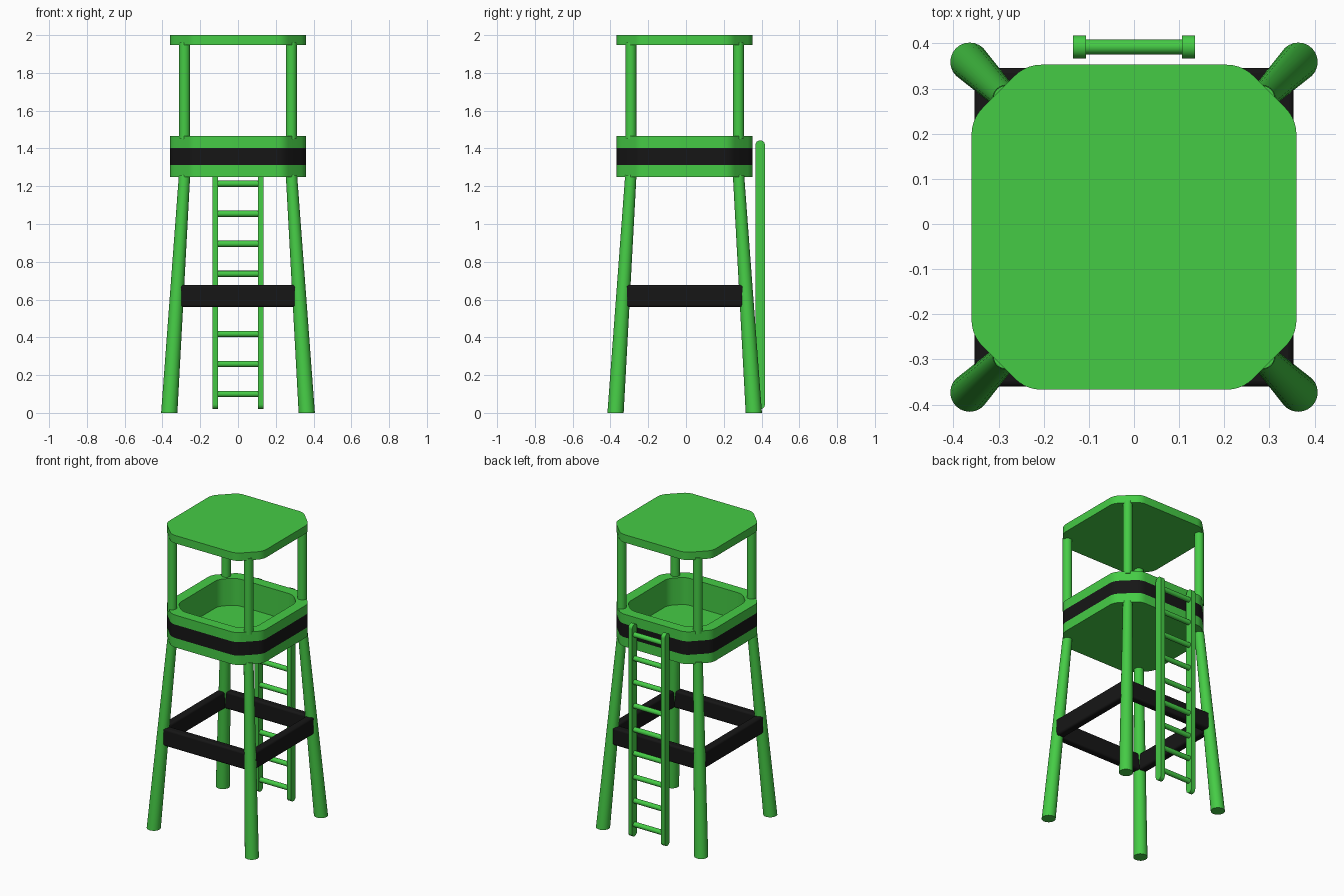
import bpy, bmesh, math
from math import cos, sin, pi

if "Cube" in bpy.data.objects:
    bpy.data.objects.remove(bpy.data.objects["Cube"])

CY = -0.007  # tower centre in y (ladder sits behind it)


def material(name, color):
    m = bpy.data.materials.new(name)
    m.diffuse_color = color
    m.use_nodes = True
    m.node_tree.nodes["Principled BSDF"].inputs["Base Color"].default_value = m.diffuse_color
    return m


GREEN = material("green_paint", (0.06, 0.60, 0.06, 1))
BLACK = material("black_paint", (0.008, 0.008, 0.008, 1))


def loft(name, rings, mats=(GREEN,), band=None):
    """Skin equal-length point rings, cap both ends; 'band' = skin strip using 2nd material."""
    bm = bmesh.new()
    vs = [[bm.verts.new(p) for p in r] for r in rings]
    n = len(vs[0])
    for k in range(len(vs) - 1):
        for i in range(n):
            j = (i + 1) % n
            f = bm.faces.new((vs[k][i], vs[k][j], vs[k + 1][j], vs[k + 1][i]))
            f.material_index = 1 if k == band else 0
    bm.faces.new(vs[0][::-1])
    bm.faces.new(vs[-1])
    bmesh.ops.recalc_face_normals(bm, faces=bm.faces)
    me = bpy.data.meshes.new(name)
    bm.to_mesh(me)
    bm.free()
    for m in mats:
        me.materials.append(m)
    ob = bpy.data.objects.new(name, me)
    bpy.context.collection.objects.link(ob)
    bpy.ops.object.select_all(action='DESELECT')
    ob.select_set(True)
    bpy.context.view_layer.objects.active = ob
    bpy.ops.object.shade_smooth_by_angle(angle=math.radians(30))
    return ob


def disc(x, y, z, r, n=24):
    return [(x + r * cos(2 * pi * i / n), y + r * sin(2 * pi * i / n), z) for i in range(n)]


def deck_outline(inset, z, steps=5):
    """Square with chamfered corners, each chamfer end rounded off."""
    h = 0.36 - inset
    c = 0.60 - inset * math.sqrt(2) - h
    corners = [(h, -c), (h, c), (c, h), (-c, h), (-h, c), (-h, -c), (-c, -h), (c, -h)]
    pts, t = [], 0.036
    for i, (x, y) in enumerate(corners):
        ends = []
        for qx, qy in (corners[i - 1], corners[(i + 1) % 8]):
            d = math.hypot(qx - x, qy - y)
            ends.append((x + (qx - x) * t / d, y + (qy - y) * t / d))
        (ax, ay), (bx, by) = ends
        for s in range(steps + 1):
            u = s / steps
            w = ((1 - u) ** 2, 2 * u * (1 - u), u * u)
            pts.append((w[0] * ax + w[1] * x + w[2] * bx,
                        w[0] * ay + w[1] * y + w[2] * by + CY, z))
    return pts


# Roof slab
loft("roof", [deck_outline(0, 1.947), deck_outline(0, 2.0)])

# Open cabin tub with black band around the wall
loft("cabin", [deck_outline(0, 1.249), deck_outline(0, 1.312), deck_outline(0, 1.402),
               deck_outline(0, 1.466), deck_outline(0.07, 1.466), deck_outline(0.07, 1.285)],
     (GREEN, BLACK), band=1)

# Splayed tapered legs and roof posts at the four corners
for sx, side in ((-1, "left"), (1, "right")):
    for sy, end in ((-1, "front"), (1, "back")):
        top = (sx * 0.283, CY + sy * 0.285)
        loft(f"{end}_{side}_leg", [disc(sx * 0.364, CY + sy * 0.366, 0, 0.043),
                                   disc(*top, 1.26, 0.03)])
        loft(f"{end}_{side}_post", [disc(*top, 1.45, 0.029), disc(*top, 1.96, 0.029)])


def brace(name, x, y, sx, sy):
    z0, z1 = 0.561, 0.677
    rings = [[(x + a * sx, y + b * sy, z) for a, b in ((-1, -1), (1, -1), (1, 1), (-1, 1))]
             for z in (z0, z1)]
    ob = loft(name, rings, (BLACK,))
    bev = ob.modifiers.new("rounded_edges", 'BEVEL')
    bev.width, bev.segments = 0.012, 3


# Black braces between the legs
for s, end, side in ((-1, "front", "left"), (1, "back", "right")):
    brace(f"{end}_brace", 0, CY + s * 0.327, 0.318, 0.026)
    brace(f"{side}_brace", s * 0.327, CY, 0.026, 0.318)

# Ladder rails with rounded ends
LY, R, LOW, HIGH = 0.3925, 0.0255, 0.02, 1.443
arc = [pi * i / 12 for i in range(13)]
profile = ([(R * cos(a), HIGH - R + R * sin(a)) for a in arc] +
           [(-R * cos(a), LOW + R - R * sin(a)) for a in arc])
for s, side in ((-1, "left"), (1, "right")):
    loft(f"{side}_ladder_rail", [[(s * 0.121 + dx, LY + y, z) for y, z in profile]
                                 for dx in (-0.0145, 0.0145)])

# Ladder rungs
for k in range(9):
    z = 0.10 + 0.159 * k
    loft(f"ladder_rung_{k + 1}", [[(x, LY + py, z + pz) for py, pz, _ in disc(0, 0, 0, 0.0165, 16)]
                                  for x in (-0.115, 0.115)])
